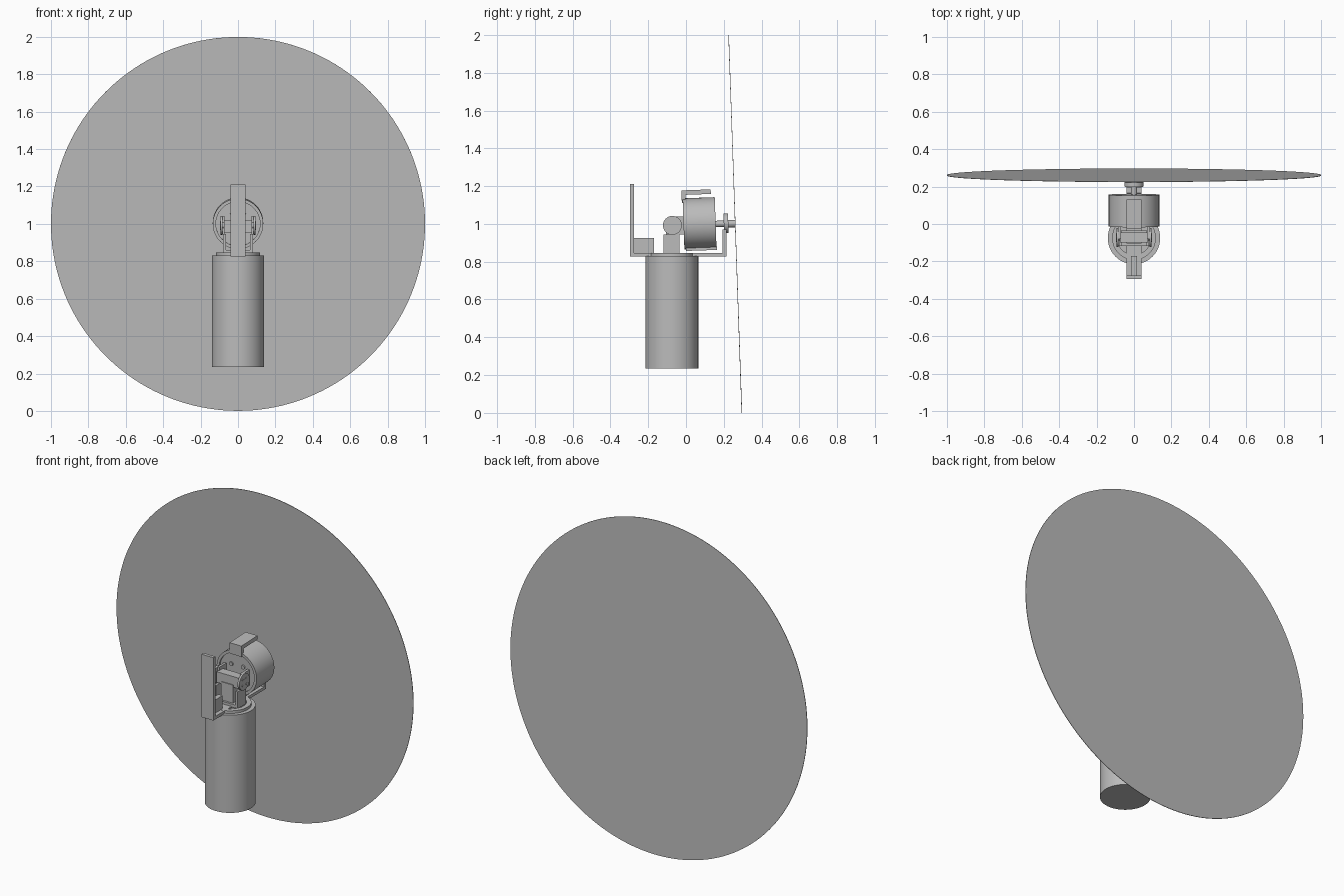
import bpy, bmesh, math
from mathutils import Matrix, Vector

if "Cube" in bpy.data.objects:
    bpy.data.objects.remove(bpy.data.objects["Cube"])

GREY = (0.5, 0.5, 0.5, 1)
mat = bpy.data.materials.new("plain grey")
mat.use_nodes = True
mat.diffuse_color = GREY
mat.node_tree.nodes["Principled BSDF"].inputs["Base Color"].default_value = GREY

# The drum, shaft and dish share one slight tilt about the dish centre
PIVOT = Vector((0, 0.26, 1.0))
TILT = (Matrix.Translation(PIVOT) @ Matrix.Rotation(math.radians(2), 4, "X")
        @ Matrix.Translation(-PIVOT))
AXES = {"X": Matrix.Rotation(math.pi / 2, 4, "Y"),
        "Y": Matrix.Rotation(-math.pi / 2, 4, "X"),
        "Z": Matrix.Identity(4)}


def finish(name, bm, tilted=False, smooth=False):
    if tilted:
        bm.transform(TILT)
    bmesh.ops.recalc_face_normals(bm, faces=bm.faces)
    mesh = bpy.data.meshes.new(name)
    bm.to_mesh(mesh)
    bm.free()
    mesh.materials.append(mat)
    ob = bpy.data.objects.new(name, mesh)
    bpy.context.collection.objects.link(ob)
    if smooth:
        bpy.ops.object.select_all(action="DESELECT")
        ob.select_set(True)
        bpy.context.view_layer.objects.active = ob
        bpy.ops.object.shade_smooth_by_angle(angle=math.radians(30))
    return ob


def box(name, x, y, z, tilted=False):
    bm = bmesh.new()
    bmesh.ops.create_cube(bm, size=1)
    size = [b - a for a, b in (x, y, z)]
    mid = [(a + b) / 2 for a, b in (x, y, z)]
    bm.transform(Matrix.Translation(mid) @ Matrix.Diagonal((*size, 1)))
    return finish(name, bm, tilted)


def turned(name, profile, origin, axis="Z", tilted=False, sides=64):
    """Spin (radius, height) points about an axis through origin."""
    bm = bmesh.new()
    verts = [bm.verts.new((r, 0, h)) for r, h in profile]
    edges = [bm.edges.new(p) for p in zip(verts, verts[1:])]
    bmesh.ops.spin(bm, geom=verts + edges, axis=(0, 0, 1), cent=(0, 0, 0),
                   angle=math.tau, steps=sides)
    bmesh.ops.remove_doubles(bm, verts=bm.verts, dist=1e-5)
    bm.transform(Matrix.Translation(origin) @ AXES[axis])
    return finish(name, bm, tilted, smooth=True)


def rod(name, radius, length, origin, axis="Z", tilted=False, sides=64):
    return turned(name, [(0, 0), (radius, 0), (radius, length), (0, length)],
                  origin, axis, tilted, sides)


# Large flat dish
rod("dish", 1.0, 0.003, (0, 0.259, 1.0), "Y", True, 160)

# Lower canister with a raised ring on its lid
AXIS_Y = -0.075
rod("canister", 0.14, 0.595, (0, AXIS_Y, 0.235))
turned("lid_ring", [(0, 0), (0.117, 0), (0.117, 0.02), (0.09, 0.02),
                    (0.09, 0.01), (0, 0.01)], (0, AXIS_Y, 0.826))

# Bracket wrapping from the front upright to the rear post
ARM = (-0.04, 0.04)
box("bracket_base", ARM, (-0.295, 0.21), (0.827, 0.845))
box("front_upright", ARM, (-0.295, -0.275), (0.827, 1.21))
box("front_block", (-0.015, 0.015), (-0.275, -0.17), (0.845, 0.925))
box("rear_post", ARM, (0.193, 0.213), (0.827, 0.97))

# Yoke that carries the drum
box("yoke_foot", (-0.08, 0.08), (-0.118, -0.035), (0.842, 0.86))
box("yoke_column", (-0.04, 0.04), (-0.105, -0.045), (0.85, 0.97))
box("pivot_block", (-0.075, 0.075), (-0.1, -0.045), (0.955, 1.02))
PIN_Z = 0.992
rod("pivot_pin", 0.018, 0.19, (-0.095, -0.07, PIN_Z), "X", sides=24)
for side, name in ((1, "left"), (-1, "right")):
    box(name + "_yoke_leg", sorted((side * 0.065, side * 0.08)),
        (-0.118, -0.035), (0.85, 0.945))
    box(name + "_yoke_web", sorted((side * 0.07, side * 0.085)),
        (-0.08, -0.01), (0.945, 1.04))
    rod(name + "_ear", 0.05, 0.012, (side * 0.088 - 0.006, -0.072, PIN_Z),
        "X", sides=40)
    # Screws on each ear
    for k in range(4):
        a = math.radians(45 + 90 * k)
        rod(f"{name}_ear_screw_{k + 1}", 0.006, 0.004,
            (side * 0.095 - 0.002, -0.072 + 0.025 * math.cos(a),
             PIN_Z + 0.025 * math.sin(a)), "X", sides=12)
    rod(name + "_lid_screw", 0.011, 0.004, (side * 0.055, -0.125, 0.835), sides=16)
    rod(name + "_drum_screw", 0.012, 0.008, (side * 0.04, -0.011, 1.052),
        "Y", True, 16)

# Drum with a shallow recessed front
turned("drum", [(0, 0.01), (0.118, 0.01), (0.118, 0), (0.135, 0),
                (0.135, 0.17), (0, 0.17)], (0, -0.013, 1.01), "Y", True)

# Clips over and under the drum
box("top_clip", ARM, (-0.018, 0.137), (1.163, 1.187), True)
box("top_clip_front", ARM, (-0.018, 0.002), (1.12, 1.187), True)
box("bottom_clip", ARM, (-0.005, 0.16), (0.866, 0.885), True)

# Output shaft, hub plate and dish boss
rod("shaft", 0.017, 0.11, (0, 0.15, 1.003), "Y", True, 32)
rod("hub_plate", 0.052, 0.024, (0, 0.2, 1.005), "Y", True, 48)
rod("dish_boss", 0.02, 0.035, (0, 0.224, 1.002), "Y", True, 32)
